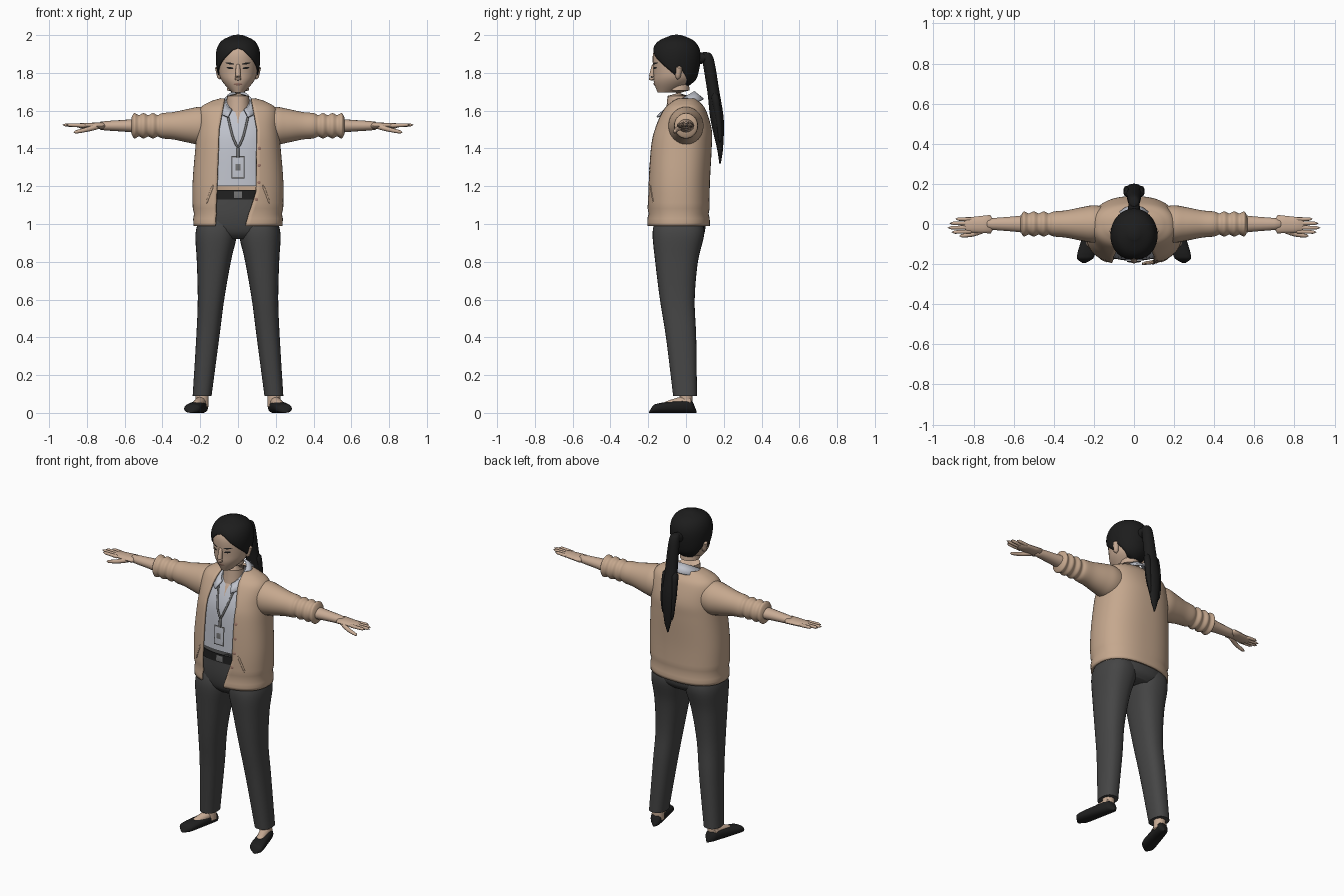
import bpy, bmesh, math
from mathutils import Vector

cube = bpy.data.objects.get("Cube")
if cube:
    bpy.data.objects.remove(cube, do_unlink=True)


def material(name, *rgb):
    # one value makes a grey
    colour = (*(rgb * 3)[:3], 1)
    mat = bpy.data.materials.new(name)
    mat.use_nodes = True
    mat.diffuse_color = colour
    shader = next(n for n in mat.node_tree.nodes if n.type == 'BSDF_PRINCIPLED')
    shader.inputs["Base Color"].default_value = colour
    shader.inputs["Roughness"].default_value = .8
    return mat


SKIN = material("skin", .58, .41, .3)
KNIT = material("beige knit", .56, .39, .27)
SHIRT = material("pale grey shirt", .52, .54, .6)
CLOTH = material("charcoal cloth", .06)
HAIR = material("black hair", .012)
LEATHER = material("black leather", .014)
LIPS = material("lips", .36, .2, .15)
STRAP = material("grey strap", .17)
SQUARE = 2.4  # roundness exponent of clothed cross-sections


def finish(name, bm, mat, solid=0):
    bmesh.ops.remove_doubles(bm, verts=bm.verts, dist=.00001)
    bmesh.ops.recalc_face_normals(bm, faces=bm.faces)
    mesh = bpy.data.meshes.new(name)
    bm.to_mesh(mesh)
    bm.free()
    mesh.materials.append(mat)
    obj = bpy.data.objects.new(name, mesh)
    bpy.context.collection.objects.link(obj)
    bpy.ops.object.select_all(action='DESELECT')
    bpy.context.view_layer.objects.active = obj
    obj.select_set(True)
    bpy.ops.object.shade_smooth_by_angle(angle=math.radians(50))
    if solid:
        shell = obj.modifiers.new("thickness", 'SOLIDIFY')
        shell.thickness, shell.offset = solid, 0


def smooth_rows(rows, sub=5):
    # Catmull-Rom resampling of a few key rows
    rows = [Vector(row) for row in rows]
    padded = [rows[0], *rows, rows[-1]]
    out = []
    for before, start, end, after in zip(padded, padded[1:], padded[2:], padded[3:]):
        leave, arrive = (end - before) / 2, (after - start) / 2
        for k in range(sub):
            t = k / sub
            ease = t * t * (3 - 2 * t)
            out.append(start + (end - start) * ease + leave * t * (1 - t) ** 2 - arrive * t * t * (1 - t))
    return out + [rows[-1]]


def lookup(rows, key):
    # linear interpolation by first column
    rows = sorted(rows, key=lambda row: row[0])
    key = min(max(key, rows[0][0]), rows[-1][0])
    for low, high in zip(rows, rows[1:]):
        if key <= high[0]:
            return Vector(low).lerp(Vector(high), (key - low[0]) / (high[0] - low[0]))


def oval(angle, power):
    return [math.copysign(abs(v) ** (2 / power), v) for v in (math.cos(angle), math.sin(angle))]


def turn(count):
    return [math.tau * i / count for i in range(count)]


def skin_rings(bm, rings, closed=True):
    rings = [[bm.verts.new(p) for p in ring] for ring in rings]
    for ring, upper in zip(rings, rings[1:]):
        for i in range(len(ring) - (not closed)):
            j = (i + 1) % len(ring)
            bm.faces.new((ring[i], ring[j], upper[j], upper[i]))
    if closed:
        bm.faces.new(rings[0])
        bm.faces.new(rings[-1])


def loft(name, rows, mat, axis='z', power=SQUARE, side=1):
    # rows: place along the axis, two centre coordinates, two radii
    bm, rings = bmesh.new(), []
    for place, u, v, ru, rv in smooth_rows(rows):
        ring = []
        for angle in turn(32):
            c, s = oval(angle, power)
            p, q = u + ru * c, v + rv * s
            x, y, z = {'x': (place, p, q), 'y': (p, place, q), 'z': (p, q, place)}[axis]
            ring.append((x * side, y, z))
        rings.append(ring)
    skin_rings(bm, rings)
    finish(name, bm, mat)


def limb(name, points, start, end, mat, wide=1, side=1):
    # tapered round-ended tube along a path
    path = smooth_rows(points)
    last = len(path) - 1
    bm, rings = bmesh.new(), []
    for i, centre in enumerate(path):
        t = i / last
        turned = (path[min(i + 1, last)] - path[max(i - 1, 0)]).to_track_quat('Z', 'Y')
        radius = (start + (end - start) * t) * math.sqrt(max(1 - (2 * t - 1) ** 8, .01))
        ring = [centre + turned @ Vector((radius * wide * math.cos(a), radius * math.sin(a), 0)) for a in turn(16)]
        rings.append([(x * side, y, z) for x, y, z in ring])
    skin_rings(bm, rings)
    finish(name, bm, mat)


def pair(build, name, *args, **options):
    for label, side in (("left_", 1), ("right_", -1)):
        build(label + name, *args, side=side, **options)


def body(rows, inset=0):
    # rows: height, half width, front, back
    return [(z, 0, (f + b) / 2, w - inset, (b - f) / 2 - inset) for z, w, f, b in rows]


def front(rows, x, z, power=SQUARE):
    _, _, cy, rx, ry = lookup(rows, z)
    return cy - ry * max(1 - abs(x / rx) ** power, 0) ** (1 / power)


def patch(name, rows, outline, mat, power=SQUARE, lift=.003):
    # thin plate draped over a front surface
    bm, rings = bmesh.new(), []
    mx, mz = (sum(c) / len(outline) for c in zip(*outline))
    for shrink in (1, .6, .3, .01):
        ring = [(mx + (x - mx) * shrink, mz + (z - mz) * shrink) for x, z in outline]
        rings.append([(x, front(rows, x, z, power) - lift, z) for x, z in ring])
    skin_rings(bm, rings)
    finish(name, bm, mat, .003)


def ellipse(x, z, w, h, tilt=0):
    return [(x + w * math.cos(a), z + h * math.sin(a) + tilt * w * math.cos(a)) for a in turn(16)]


def box(z, w, h):
    return [(w, z - h), (w, z + h), (-w, z + h), (-w, z - h)]


def drape(name, rows, points, radius, mat, side=1):
    # cord lying on a front surface
    limb(name, [(x, front(rows, x, z) - radius, z) for x, z in points], radius, radius, mat, side=side)


# Open cardigan with a ribbed hem, over a shirt
TORSO = [(.99, .23, -.2, .12), (1.2, .235, -.2, .12), (1.4, .22, -.19, .13), (1.5, .21, -.17, .13),
         (1.6, .2, -.12, .1), (1.64, .15, -.08, .07), (1.66, .09, -.05, .05)]
LEFT_EDGE = [(1, .04), (1.17, .095), (1.5, .1), (1.66, .07)]
RIGHT_EDGE = [(1, .12), (1.2, .11), (1.5, .1), (1.66, .07)]
coat = body(TORSO)
shirt = body(TORSO[1:], .02)


def edge_angle(edge, z, rx):
    return math.acos(min(lookup(edge, z)[1] / rx, .95) ** (SQUARE / 2))


bm, rings = bmesh.new(), []
for z, _, cy, rx, ry in smooth_rows(coat, 8):
    pull = .006 if 1.04 < z < 1.08 else 0
    begin = -edge_angle(LEFT_EDGE, z, rx)
    sweep = math.pi + edge_angle(RIGHT_EDGE, z, rx) - begin
    ring = [oval(begin + sweep * i / 60, SQUARE) for i in range(61)]
    rings.append([((rx - pull) * c, cy + (ry - pull) * s, z) for c, s in ring])
skin_rings(bm, rings, closed=False)
finish("cardigan", bm, KNIT, .012)
loft("shirt", shirt, SHIRT)
patch("open_neck", shirt, [(0, 1.53), (.05, 1.63), (-.05, 1.63)], SKIN)
for i in range(4):
    z = 1.13 + i * .09
    patch("cardigan_button", coat, ellipse(lookup(LEFT_EDGE, z)[1] + .015, z, .008, .008), LIPS, lift=.008)
pair(drape, "pocket_welt", coat, [(.13, 1.21), (.17, 1.1)], .006, KNIT)

# Folded shirt collar, dropping towards the front
bm, rings = bmesh.new(), []
for radius, height in ((.065, 1.7), (.105, 1.66)):
    ring = []
    for degrees in range(-150, 151, 10):
        c, s = oval(math.radians(degrees), 2)
        ring.append((radius * s, radius * 1.25 * c - .04, height - .05 * (1 - c)))
    rings.append(ring)
skin_rings(bm, rings, closed=False)
finish("shirt_collar", bm, SHIRT, .01)

# Lanyard and badge
pair(drape, "lanyard", shirt, [(.06, 1.6), (.03, 1.47), (0, 1.4)], .006, STRAP)
drape("badge_strap", shirt, [(0, 1.41), (0, 1.34)], .008, STRAP)
for name, w, h, mat, lift in (("badge_frame", .033, .058, STRAP, .012), ("badge_card", .027, .05, SHIRT, .015),
                              ("badge_photo", .012, .016, STRAP, .018)):
    patch(name, shirt, box(1.3, w, h), mat, lift=lift)

# Sleeves with rolled cuffs
ARM = 1.52
profile = [(.13, .09), (.2, .1), (.26, .09), (.34, .073)]
profile += [(.4 + i * .025, .062 + .005 * (-1) ** i) for i in range(7)] + [(.565, .04)]
pair(loft, "sleeve", [(x, 0, ARM, r * .93, r) for x, r in profile], KNIT, 'x', 2)

# Forearms, hands and fingers
pair(limb, "forearm", [(.5, 0, ARM), (.6, 0, ARM), (.75, 0, ARM)], .042, .021, SKIN, wide=1.2)
pair(limb, "palm", [(.69, 0, ARM), (.86, -.006, ARM)], .019, .013, SKIN, wide=2.6)
for i, (name, tip) in enumerate((("index", .91), ("middle", .93), ("ring", .92), ("little", .89))):
    y = i * .02 - .037
    pair(limb, name + "_finger", [(.8, y, ARM), (tip, y * 1.1, ARM + .005)], .011, .008, SKIN)
pair(limb, "thumb", [(.73, -.02, ARM), (.8, -.05, 1.5), (.87, -.06, 1.485)], .016, .008, SKIN)

# Trousers and belt
hips = body([(1.18, .19, -.175, .09), (1.05, .21, -.18, .1), (.96, .2, -.165, .1), (.92, .13, -.13, .07)])
loft("trouser_seat", hips, CLOTH)
pair(loft, "trouser_leg", [(1.03, .11, -.04, .09, .12), (.95, .115, -.04, .11, .137), (.8, .128, -.05, .09, .113),
                           (.6, .143, -.046, .07, .092), (.4, .16, -.026, .061, .08), (.09, .19, -.005, .05, .063)], CLOTH)
waist = [lookup(hips, z) for z in (1.13, 1.18)]
loft("belt", [(z, x, y, rx + .006, ry + .006) for z, x, y, rx, ry in waist], LEATHER)
patch("belt_buckle", hips, box(1.155, .02, .016), STRAP, lift=.01)

# Feet in flat shoes, toes turned out
pair(limb, "ankle", [(.19, 0, .01), (.19, 0, .16)], .035, .035, SKIN)
pair(limb, "instep", [(.19, .03, .06), (.205, -.04, .052), (.23, -.12, .03)], .034, .024, SKIN)
shoe = []
for i in range(13):
    t = i / 12
    rounding = math.sqrt(max(1 - (2 * t - 1) ** 6, .02))
    height = (.038 - .015 * t) * rounding
    shoe.append((.055 - .25 * t, .185 + .065 * t, height, (.036 + .012 * t) * rounding, height))
pair(loft, "shoe", shoe, LEATHER, 'y')

# Head, neck and face
head = body([(1.695, .03, -.15, -.06), (1.75, .08, -.17, .03), (1.8, .1, -.172, .055), (1.9, .105, -.175, .065),
             (1.96, .08, -.14, .035), (1.99, .02, -.07, -.03)])
loft("head", head, SKIN, power=2)
limb("neck", [(0, -.05, 1.53), (0, -.04, 1.65), (0, -.04, 1.78)], .066, .054, SKIN)
limb("nose", [(0, -.168, 1.85), (0, -.18, 1.79), (0, -.18, 1.76)], .01, .018, SKIN)
pair(limb, "ear", [(.095, -.045, 1.765), (.105, -.035, 1.84)], .012, .02, SKIN)
for side in (-1, 1):
    patch("eye", head, ellipse(side * .042, 1.826, .017, .005, side * .1), HAIR, 2)
    patch("eyebrow", head, ellipse(side * .044, 1.85, .022, .004, side * .15), HAIR, 2)
patch("mouth", head, ellipse(0, 1.74, .022, .006), LIPS, 2)

# Hair cap falling from the crown to a parted hairline
HAIRLINE = [(0, 1.93), (15, 1.92), (55, 1.85), (90, 1.79), (100, 1.83), (140, 1.74), (180, 1.72)]
CROWN = 1.99
skull = smooth_rows(head)
bm, columns = bmesh.new(), []
for degrees in range(-180, 181, 5):
    end = lookup(HAIRLINE, abs(degrees))[1]
    c, s = oval(math.radians(degrees), 2)
    column = [(0, -.05, 2)]
    for k in range(21):
        t = k / 20
        z = CROWN + (end - CROWN) * t ** 1.6
        _, _, cy, rx, ry = lookup(skull, z)
        puff = .009 - .005 * t ** 8
        column.append(((rx + puff) * s, cy - (ry + puff) * c, z + .006 * (1 - t)))
    columns.append(column)
skin_rings(bm, columns, closed=False)
finish("hair_cap", bm, HAIR, .006)

# Ponytail with loose tips
limb("ponytail_root", [(0, .03, 1.87), (0, .13, 1.885)], .035, .024, HAIR)
loft("ponytail", [(1.91, 0, .1, .01, .01), (1.88, 0, .115, .03, .03), (1.7, 0, .145, .038, .032),
                  (1.55, 0, .165, .046, .035), (1.4, 0, .18, .025, .016), (1.32, 0, .18, .004, .004)], HAIR, power=2)
for x, tip in ((-.03, 1.4), (.03, 1.43), (.015, 1.35), (-.015, 1.37)):
    limb("ponytail_strand", [(x, .15, 1.7), (x * 1.2, .175, 1.53), (x, .18, tip)], .024, .006, HAIR)
